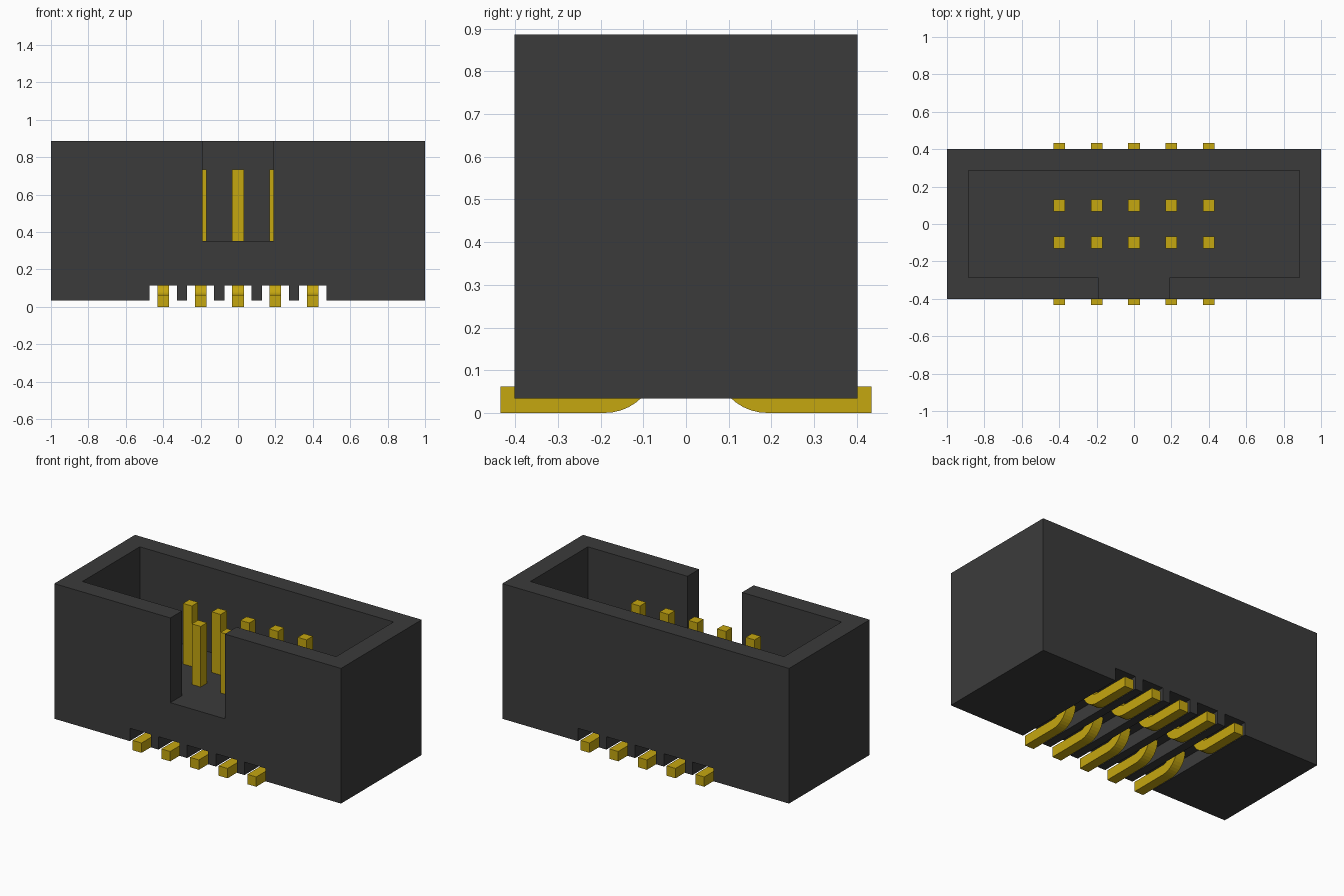
import bpy, bmesh, math
from mathutils import Vector

if "Cube" in bpy.data.objects:
    bpy.data.objects.remove(bpy.data.objects["Cube"], do_unlink=True)


def make_material(name, rgb, metallic=0.0):
    m = bpy.data.materials.new(name)
    m.use_nodes = True
    m.diffuse_color = (*rgb, 1)
    m.node_tree.nodes["Principled BSDF"].inputs["Base Color"].default_value = (*rgb, 1)
    return m


def prism(name, outline, direction, material):
    """Extrude a closed planar outline along a direction."""
    bm = bmesh.new()
    face = bm.faces.new([bm.verts.new(p) for p in outline])
    ext = bmesh.ops.extrude_face_region(bm, geom=[face])
    moved = [v for v in ext["geom"] if isinstance(v, bmesh.types.BMVert)]
    bmesh.ops.translate(bm, verts=moved, vec=Vector(direction))
    bmesh.ops.recalc_face_normals(bm, faces=bm.faces)
    mesh = bpy.data.meshes.new(name)
    bm.to_mesh(mesh)
    bm.free()
    mesh.materials.append(material)
    ob = bpy.data.objects.new(name, mesh)
    bpy.context.collection.objects.link(ob)
    return ob


plastic = make_material("dark grey plastic", (0.044, 0.044, 0.044))
gold = make_material("gold contact", (0.56, 0.385, 0.005))

PIN_X = [-0.4, -0.2, 0.0, 0.2, 0.4]
BOTTOM, TOP, FLOOR = 0.034, 0.886, 0.352
DEPTH = 0.402

# Shroud: front profile with slots along the underside, extruded front to back
profile = [(-1, TOP), (-1, BOTTOM)]
for x in PIN_X:
    profile += [(x - 0.073, BOTTOM), (x - 0.073, 0.115),
                (x + 0.073, 0.115), (x + 0.073, BOTTOM)]
profile += [(1, BOTTOM), (1, TOP)]
shroud = prism("shroud", [(x, -DEPTH, z) for x, z in profile], (0, 2 * DEPTH, 0), plastic)

# Cavity with keying notch through the front wall
cx, cy, nx = 0.885, 0.286, 0.19
cavity = [(-cx, cy), (-cx, -cy), (-nx, -cy), (-nx, -0.5),
          (nx, -0.5), (nx, -cy), (cx, -cy), (cx, cy)]
cutter = prism("cavity_cutter", [(x, y, FLOOR) for x, y in cavity], (0, 0, 1), plastic)
cutter.hide_render = True
mod = shroud.modifiers.new("cavity", "BOOLEAN")
mod.operation = "DIFFERENCE"
mod.solver = "EXACT"
mod.object = cutter
bpy.context.view_layer.update()
cut_mesh = bpy.data.meshes.new_from_object(
    shroud.evaluated_get(bpy.context.evaluated_depsgraph_get()))
shroud.modifiers.clear()
shroud.data = cut_mesh
bpy.data.objects.remove(cutter, do_unlink=True)

# Pins: vertical post bent outwards into a flat surface-mount lead
HALF = 0.031
BEND_Y, BEND_Z, R_OUT, R_IN = 0.19, 0.122, 0.122, 0.06


def arc(radius, steps=10):
    return [(BEND_Y - radius * math.cos(a), BEND_Z - radius * math.sin(a))
            for a in (math.pi / 2 * i / steps for i in range(steps + 1))]


pin_profile = ([(BEND_Y - R_OUT, 0.734)] + arc(R_OUT) + [(0.434, 0), (0.434, BEND_Z - R_IN)]
               + arc(R_IN)[::-1] + [(BEND_Y - R_IN, 0.734)])
for row, side in (("back", 1), ("front", -1)):
    for i, x in enumerate(PIN_X, 1):
        prism(f"{row}_pin_{i}", [(x - HALF, side * y, z) for y, z in pin_profile],
              (2 * HALF, 0, 0), gold)
